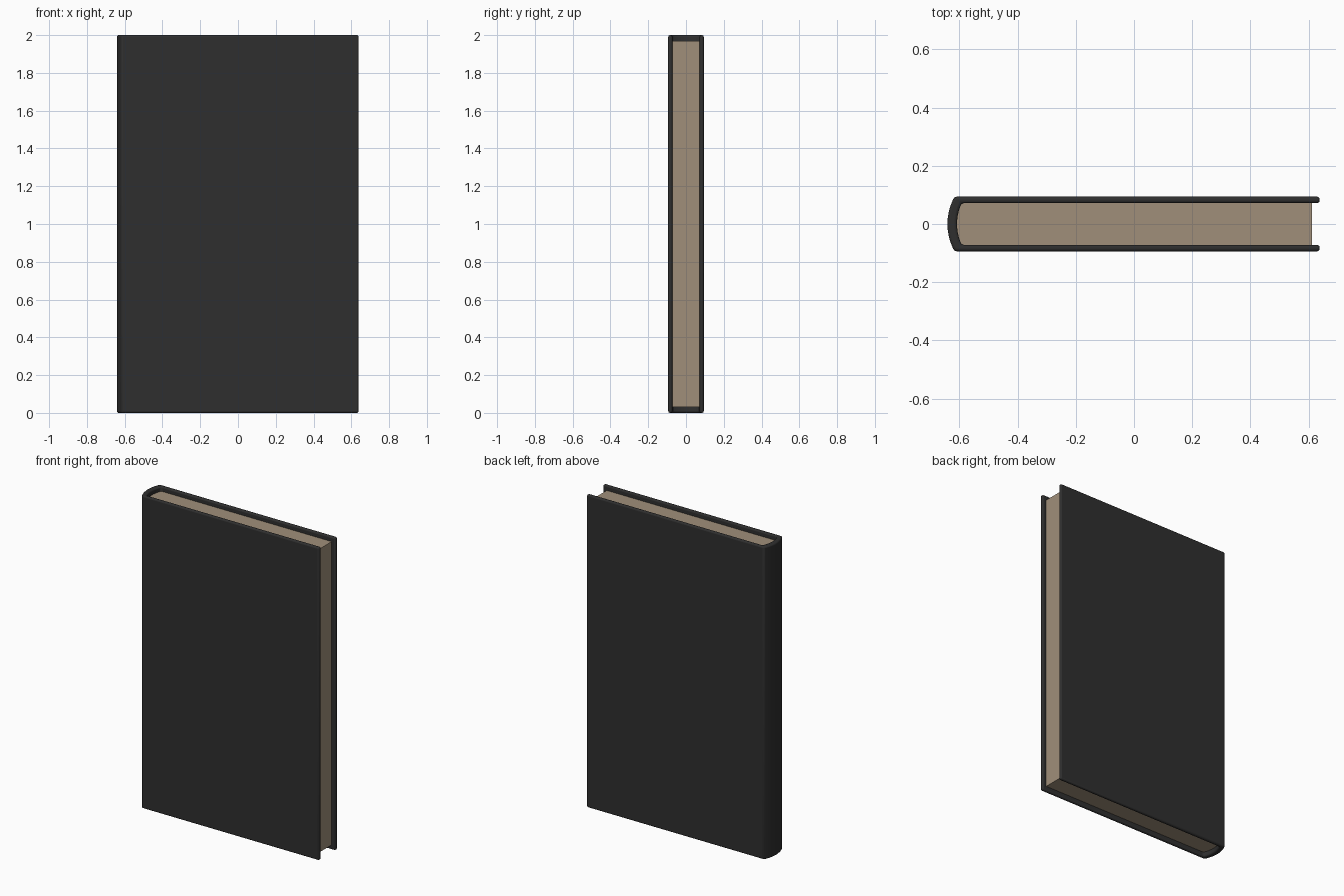
import bpy, bmesh

if "Cube" in bpy.data.objects:
    bpy.data.objects.remove(bpy.data.objects["Cube"])


def material(name, rgb):
    m = bpy.data.materials.new(name)
    m.diffuse_color = (*rgb, 1.0)
    m.use_nodes = True
    m.node_tree.nodes["Principled BSDF"].inputs["Base Color"].default_value = m.diffuse_color
    return m


def arc(x_edge, x_mid, y, n=10):
    # shallow spine curve running from +y to -y
    pts = []
    for i in range(n + 1):
        t = 1 - 2 * i / n
        pts.append((x_mid + (x_edge - x_mid) * t * t, y * t))
    return pts


def extrude_profile(name, pts, z0, z1, mat):
    bm = bmesh.new()
    face = bm.faces.new([bm.verts.new((x, y, z0)) for x, y in pts])
    res = bmesh.ops.extrude_face_region(bm, geom=[face])
    top = [g for g in res["geom"] if isinstance(g, bmesh.types.BMVert)]
    bmesh.ops.translate(bm, verts=top, vec=(0, 0, z1 - z0))
    bmesh.ops.recalc_face_normals(bm, faces=bm.faces)
    me = bpy.data.meshes.new(name)
    bm.to_mesh(me)
    bm.free()
    me.materials.append(mat)
    ob = bpy.data.objects.new(name, me)
    bpy.context.collection.objects.link(ob)
    return ob


def smooth(ob):
    bpy.ops.object.select_all(action='DESELECT')
    ob.select_set(True)
    bpy.context.view_layer.objects.active = ob
    bpy.ops.object.shade_smooth_by_angle(angle=0.6)


black = material("black cover", (0.028, 0.028, 0.028))
paper = material("aged paper", (0.35, 0.275, 0.195))

outer, inner, fore = 0.094, 0.072, 0.638

# cover: two boards joined by a curved spine
profile = [(fore, outer)] + arc(-0.617, -0.641, outer) + [(fore, -outer), (fore, -inner)]
profile += arc(-0.592, -0.608, inner)[::-1] + [(fore, inner)]
cover = extrude_profile("cover", profile, 0.0, 2.0, black)
smooth(cover)
bev = cover.modifiers.new("rounded edges", 'BEVEL')
bev.width = 0.009
bev.segments = 3
bev.limit_method = 'ANGLE'
bev.angle_limit = 0.6

# page block, tucked slightly into the cover
block = [(0.612, inner + 0.002)] + arc(-0.594, -0.61, inner + 0.002) + [(0.612, -inner - 0.002)]
pages = extrude_profile("pages", block, 0.03, 1.97, paper)
smooth(pages)
